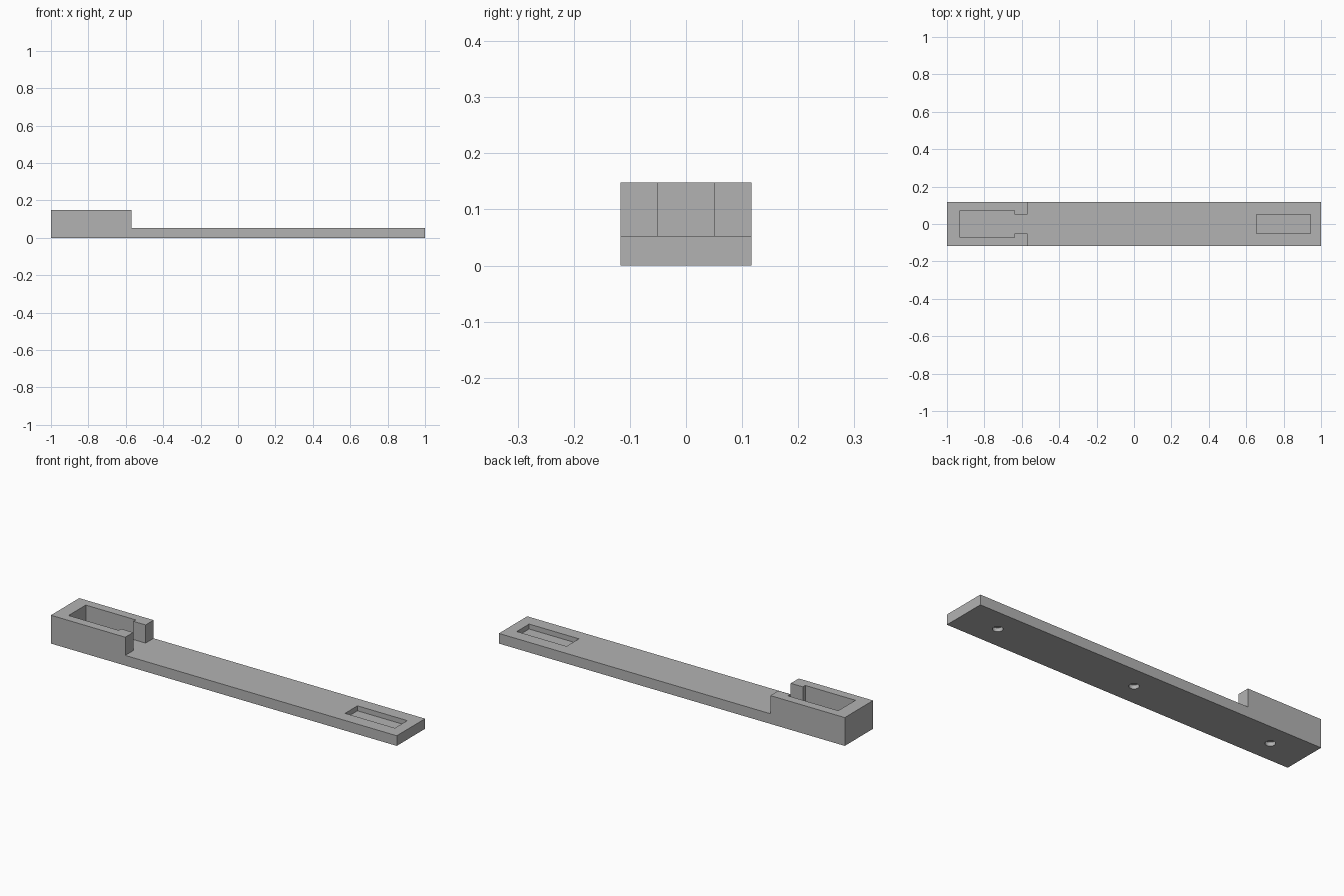
import bpy, bmesh, math
from mathutils import Matrix

if "Cube" in bpy.data.objects:
    bpy.data.objects.remove(bpy.data.objects["Cube"], do_unlink=True)

HALF_WIDTH = 0.117
PLATE_TOP = 0.053
BLOCK_TOP = 0.148
BLOCK_END = -0.57

grey = bpy.data.materials.new("plain grey")
grey.use_nodes = True
colour = (0.45, 0.45, 0.45, 1)
grey.diffuse_color = colour
grey.node_tree.nodes["Principled BSDF"].inputs["Base Color"].default_value = colour


def make_object(name, bm):
    bmesh.ops.recalc_face_normals(bm, faces=bm.faces)
    mesh = bpy.data.meshes.new(name)
    bm.to_mesh(mesh)
    bm.free()
    mesh.materials.append(grey)
    obj = bpy.data.objects.new(name, mesh)
    bpy.context.collection.objects.link(obj)
    return obj


def extrude_outline(name, points, direction):
    bm = bmesh.new()
    face = bm.faces.new([bm.verts.new(p) for p in points])
    moved = bmesh.ops.extrude_face_region(bm, geom=[face])["geom"]
    verts = [v for v in moved if isinstance(v, bmesh.types.BMVert)]
    bmesh.ops.translate(bm, vec=direction, verts=verts)
    return make_object(name, bm)


# Long plate with a raised block at one end
side = [(-1, 0), (1, 0), (1, PLATE_TOP), (BLOCK_END, PLATE_TOP),
        (BLOCK_END, BLOCK_TOP), (-1, BLOCK_TOP)]
body = extrude_outline("holder_body", [(x, -HALF_WIDTH, z) for x, z in side],
                       (0, 2 * HALF_WIDTH, 0))

# Block pocket with a narrower mouth opening onto the plate
half = [(-0.93, 0.071), (-0.64, 0.071), (-0.64, 0.051), (-0.5, 0.051)]
plan = half + [(x, -y) for x, y in reversed(half)]
cutters = [extrude_outline("pocket_cutter", [(x, y, PLATE_TOP) for x, y in plan],
                           (0, 0, 0.2))]

# Shallow rectangular recess at the far end
recess = [(0.655, -0.051), (0.943, -0.051), (0.943, 0.051), (0.655, 0.051)]
cutters.append(extrude_outline("recess_cutter", [(x, y, 0.027) for x, y in recess],
                               (0, 0, 0.1)))

# Three blind round holes underneath
for x in (-0.8, 0, 0.8):
    bm = bmesh.new()
    bmesh.ops.create_cone(bm, cap_ends=True, segments=32, radius1=0.024,
                          radius2=0.024, depth=0.04,
                          matrix=Matrix.Translation((x, 0, 0)))
    cutters.append(make_object("hole_cutter", bm))

# Cut everything, then discard the cutters
for cutter in cutters:
    cutter.hide_render = True
    mod = body.modifiers.new("cut", "BOOLEAN")
    mod.operation = "DIFFERENCE"
    mod.solver = "EXACT"
    mod.object = cutter
bpy.context.view_layer.objects.active = body
body.select_set(True)
for mod in list(body.modifiers):
    bpy.ops.object.modifier_apply(modifier=mod.name)
for cutter in cutters:
    bpy.data.objects.remove(cutter, do_unlink=True)

# Merge leftover coplanar faces and keep crisp edges
bm = bmesh.new()
bm.from_mesh(body.data)
bmesh.ops.remove_doubles(bm, verts=bm.verts, dist=0.0001)
bmesh.ops.dissolve_limit(bm, angle_limit=math.radians(1), verts=bm.verts, edges=bm.edges)
bm.to_mesh(body.data)
bm.free()
bpy.ops.object.shade_smooth_by_angle(angle=math.radians(30))
